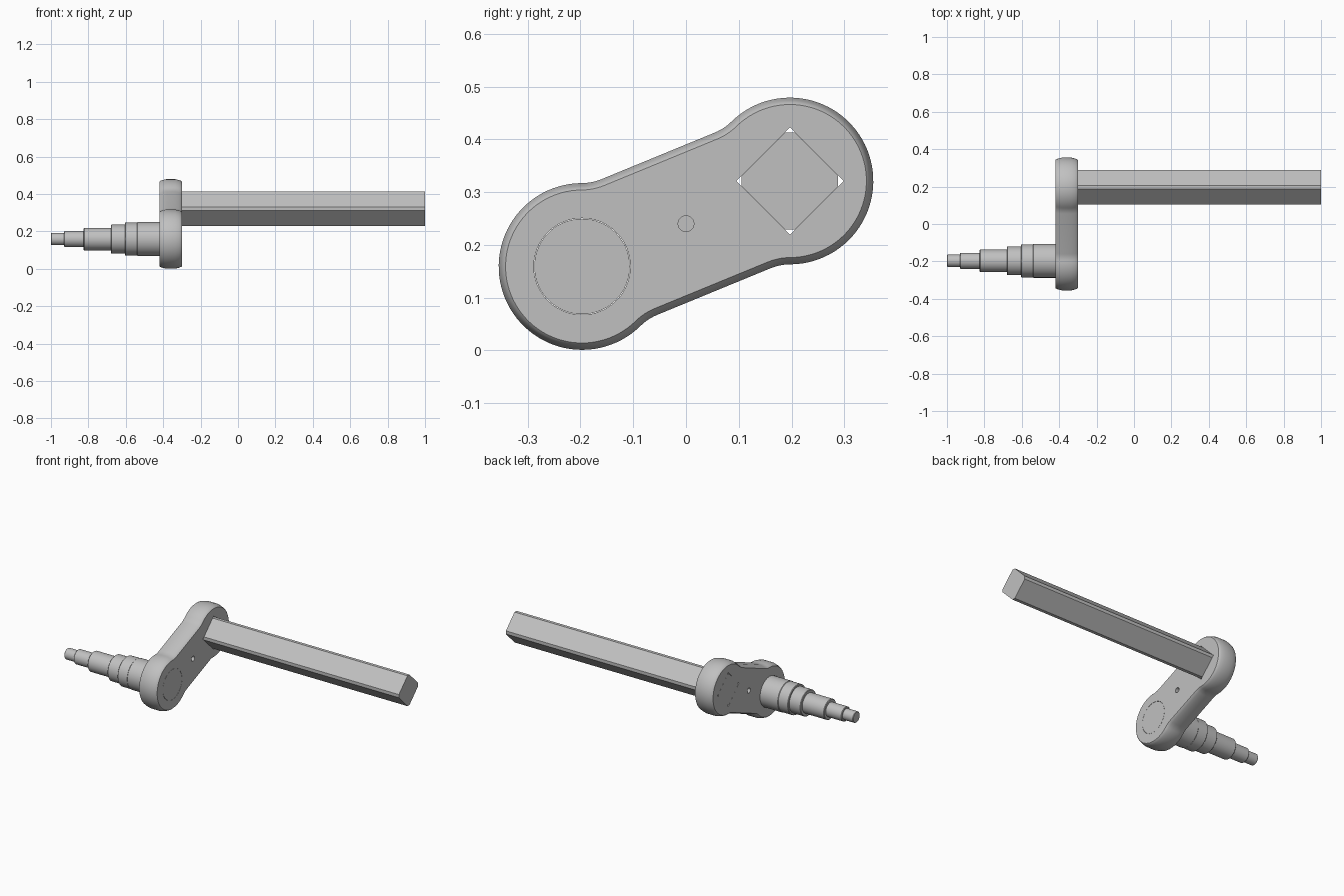
import bpy, bmesh
from math import pi, sin, cos, atan2, sqrt, radians
from mathutils import Matrix, Vector

if "Cube" in bpy.data.objects:
    bpy.data.objects.remove(bpy.data.objects["Cube"])

steel = bpy.data.materials.new("grey steel")
steel.use_nodes = True
COLOUR = (0.53, 0.53, 0.53, 1)
steel.diffuse_color = COLOUR
steel.node_tree.nodes["Principled BSDF"].inputs["Base Color"].default_value = COLOUR

# Key positions in the side plane (y, z)
MID = Vector((0, 0.24))
HALF = Vector((0.197, 0.081))
PIN, SOCKET = MID - HALF, MID + HALF
ARM_L, ARM_R = -0.42, -0.30


def loft(name, rings):
    """Skin a list of rings, given as (x, [(y, z), ...]), and cap both ends."""
    bm = bmesh.new()
    loops = [[bm.verts.new((x, *p)) for p in pts] for x, pts in rings]
    for a, b in zip(loops, loops[1:]):
        n = len(a)
        for i in range(n):
            bm.faces.new((a[i], a[(i + 1) % n], b[(i + 1) % n], b[i]))
    bm.faces.new(loops[0][::-1])
    bm.faces.new(loops[-1])
    bmesh.ops.recalc_face_normals(bm, faces=bm.faces)
    mesh = bpy.data.meshes.new(name)
    bm.to_mesh(mesh)
    bm.free()
    mesh.materials.append(steel)
    obj = bpy.data.objects.new(name, mesh)
    bpy.context.collection.objects.link(obj)
    return obj


def activate(obj):
    bpy.ops.object.select_all(action="DESELECT")
    obj.select_set(True)
    bpy.context.view_layer.objects.active = obj


def smooth(obj):
    activate(obj)
    bpy.ops.object.shade_smooth_by_angle(angle=radians(30))


def arc(cu, cv, r, start, end, n):
    steps = [start + (end - start) * i / n for i in range(n + 1)]
    return [(cu + r * cos(t), cv + r * sin(t)) for t in steps]


def circle(centre, r, n=64):
    return arc(*centre, r, 0, 2 * pi * (n - 1) / n, n - 1)


def arm_outline(inset):
    """Two round ends joined by a narrower web with filleted corners."""
    r, h, f = 0.158 - inset, 0.139 - inset, 0.10 + inset
    d = sqrt((r + f) ** 2 - (h + f) ** 2)
    a = atan2(h + f, -d)
    end = HALF.length
    fillet = arc(end - d, h + f, f, a - pi, -pi / 2, 6)
    half = [(u, -v) for u, v in reversed(fillet)][:-1]
    half += arc(end, 0, r, -a, a, 56) + fillet[1:]
    turn = Matrix.Rotation(atan2(HALF.y, HALF.x), 2)
    return [MID + turn @ Vector(p) for p in half + [(-u, -v) for u, v in half]]


# Crank arm with a softly rounded rim
rim = [(0, 0.013), (0.004, 0.009), (0.015, 0.005), (0.035, 0)]
rings = [(ARM_L + x, arm_outline(i)) for x, i in rim]
rings += [(ARM_R - x, arm_outline(i)) for x, i in reversed(rim)]
arm = loft("crank_arm", rings)


def cut(obj, centre, r, x0, x1, n):
    """Cut a straight hole along x, then discard the cutter."""
    pts = circle(centre, r, n)
    cutter = loft("hole_cutter", [(x0, pts), (x1, pts)])
    cutter.hide_render = True
    mod = obj.modifiers.new("hole", "BOOLEAN")
    mod.operation, mod.solver, mod.object = "DIFFERENCE", "EXACT", cutter
    activate(obj)
    bpy.ops.object.modifier_apply(modifier=mod.name)
    bpy.data.objects.remove(cutter)


cut(arm, PIN, 0.0915, ARM_L - 0.1, ARM_R + 0.1, 64)
cut(arm, SOCKET, 0.102, ARM_L - 0.1, ARM_R + 0.1, 4)
cut(arm, MID, 0.015, ARM_R - 0.04, ARM_R + 0.1, 24)
cut(arm, MID, 0.015, ARM_L - 0.1, ARM_L + 0.04, 24)
smooth(arm)

# Stepped spindle, each step with a tiny chamfer at its outer end
steps = [(-1.0, 0.033), (-0.93, 0.043), (-0.825, 0.06),
         (-0.68, 0.077), (-0.605, 0.0885), (-0.54, 0.0905)]
ends = [x for x, r in steps[1:]] + [ARM_R]
profile = []
for (x, r), stop in zip(steps, ends):
    profile += [(x, r - 0.003), (x + 0.003, r), (stop, r)]
smooth(loft("stepped_spindle", [(x, circle(PIN, r)) for x, r in profile]))

# Square bar standing on its corner, with clipped edges
FLAT, TIP = 0.0095, 0.0915
section = []
for k in range(4):
    turn = Matrix.Rotation(k * pi / 2, 2)
    section += [SOCKET + turn @ Vector((TIP, s * FLAT)) for s in (-1, 1)]
loft("square_bar", [(ARM_L, section), (1.0, section)])
